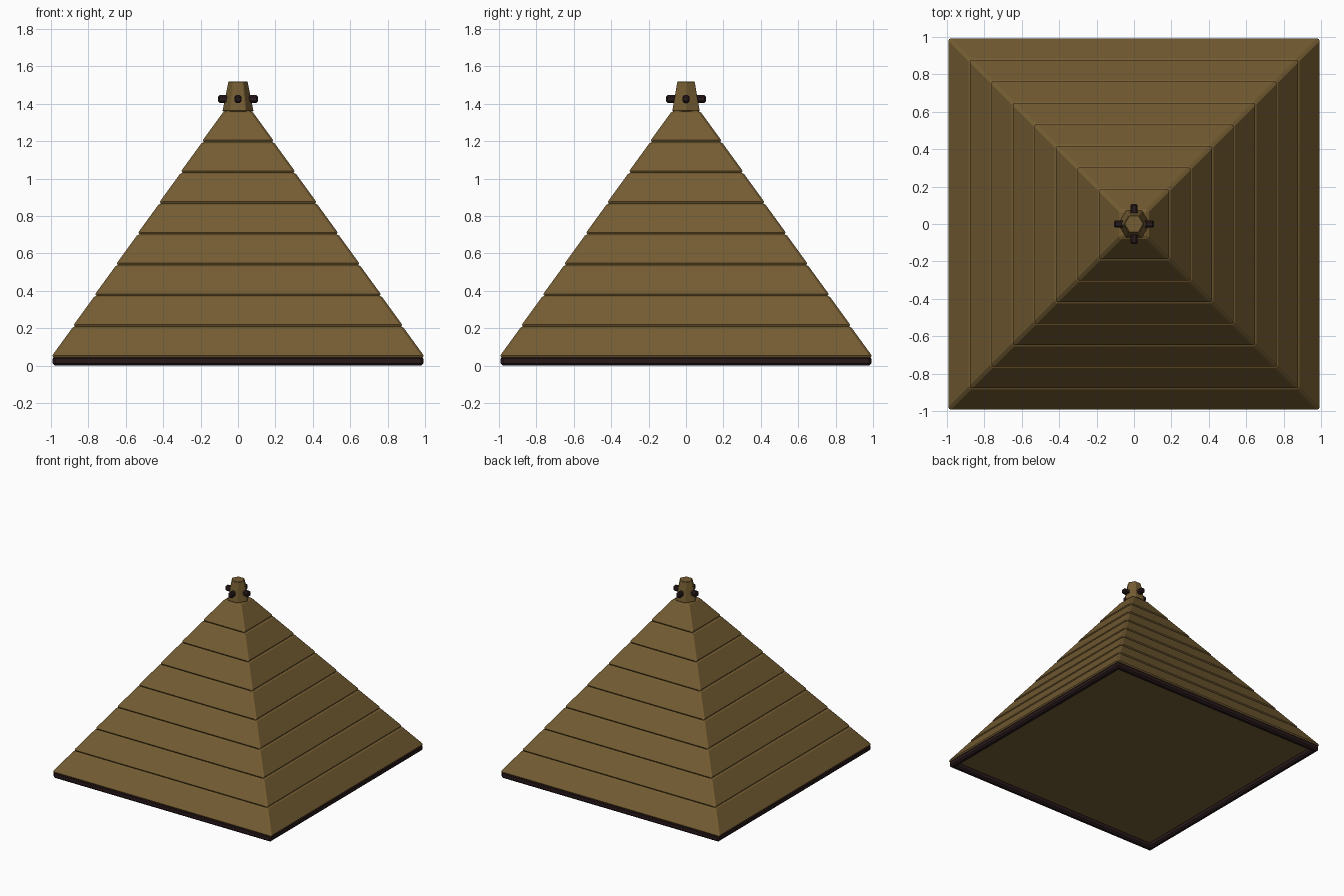
import bpy, bmesh, math
from mathutils import Matrix

if "Cube" in bpy.data.objects:
    bpy.data.objects.remove(bpy.data.objects["Cube"])


def material(name, rgb):
    m = bpy.data.materials.new(name)
    m.diffuse_color = (*rgb, 1)
    m.use_nodes = True
    m.node_tree.nodes["Principled BSDF"].inputs["Base Color"].default_value = m.diffuse_color
    return m


BROWN = material("roof_brown", (0.175, 0.108, 0.032))
DARK = material("dark_wood", (0.022, 0.010, 0.011))


def add(name, bm, mat, bevel=0.0, segments=1):
    bmesh.ops.recalc_face_normals(bm, faces=bm.faces)
    me = bpy.data.meshes.new(name)
    bm.to_mesh(me)
    bm.free()
    me.materials.append(mat)
    ob = bpy.data.objects.new(name, me)
    bpy.context.collection.objects.link(ob)
    if bevel:
        mod = ob.modifiers.new("bevel", "BEVEL")
        mod.width = bevel
        mod.segments = segments
        mod.limit_method = 'ANGLE'
    return ob


def frustum(name, sides, r0, r1, z0, z1, turn, mat, bevel):
    bm = bmesh.new()
    bmesh.ops.create_cone(bm, cap_ends=True, segments=sides, radius1=r0, radius2=r1, depth=z1 - z0,
                          matrix=Matrix.Translation((0, 0, (z0 + z1) / 2)) @ Matrix.Rotation(turn, 4, 'Z'))
    return add(name, bm, mat, bevel)


def box(name, size, loc, mat, bevel):
    bm = bmesh.new()
    bmesh.ops.create_cube(bm, size=1, matrix=Matrix.Translation(loc) @ Matrix.Diagonal((*size, 1)))
    return add(name, bm, mat, bevel)


# Overlapping square roof tiers, each slightly wider than the top of the one below
TIERS, Z0, RISE, STEP = 8, 0.045, 0.1645, 0.115
for i in range(TIERS):
    half = 1.0 - STEP * i
    top = half - STEP - 0.006
    z = Z0 + RISE * i
    frustum(f"roof_tier_{i + 1}", 4, half * math.sqrt(2), top * math.sqrt(2),
            z, z + RISE + 0.002, math.pi / 4, BROWN, 0.012)

# Dark beams framing the underside
for s, side in ((-1, "a"), (1, "b")):
    box(f"base_beam_x_{side}", (1.98, 0.045, 0.05), (0, s * 0.968, 0.025), DARK, 0.012)
    box(f"base_beam_y_{side}", (0.045, 1.98, 0.05), (s * 0.968, 0, 0.025), DARK, 0.012)

# Tapered six-sided finial with crossed pegs
frustum("finial", 6, 0.085, 0.053, 1.36, 1.52, math.pi / 2, BROWN, 0.004)
box("peg_x", (0.216, 0.04, 0.042), (0, 0, 1.425), DARK, 0.01)
box("peg_y", (0.04, 0.216, 0.042), (0, 0, 1.425), DARK, 0.01)
